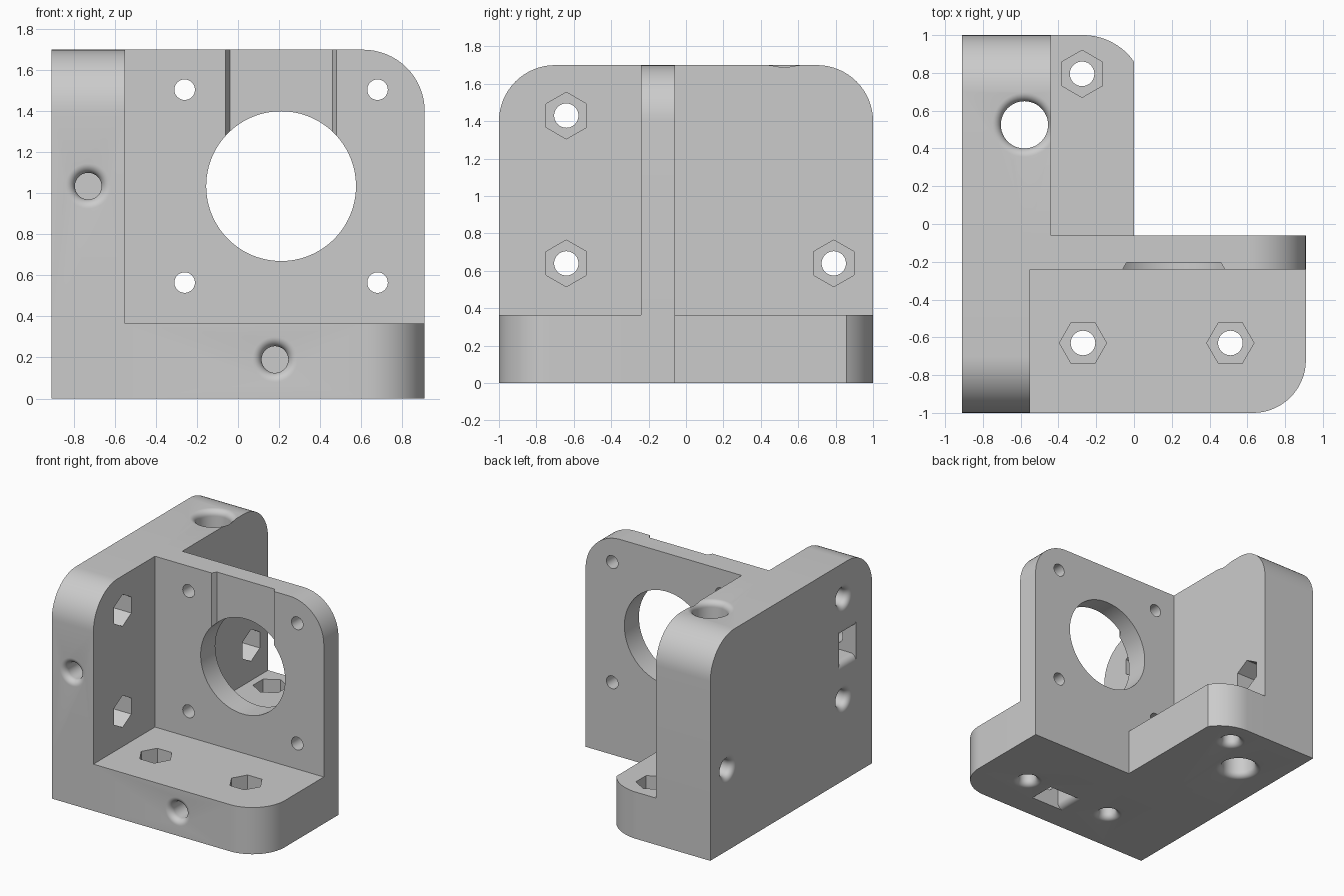
import bpy, bmesh, math
from mathutils import Vector

if "Cube" in bpy.data.objects:
    bpy.data.objects.remove(bpy.data.objects["Cube"], do_unlink=True)

grey = bpy.data.materials.new("light_grey")
grey.use_nodes = True
grey.diffuse_color = (0.6, 0.6, 0.6, 1)
grey.node_tree.nodes["Principled BSDF"].inputs["Base Color"].default_value = (0.6, 0.6, 0.6, 1)


def place(axis, u, v, w):
    """Map profile coordinates (u, v) and depth w along an axis to 3D."""
    return {"x": (w, u, v), "y": (u, w, v), "z": (u, v, w)}[axis]


def loft(name, axis, rings):
    """Solid through rings of (points, depth), capped at both ends."""
    bm = bmesh.new()
    loops = [[bm.verts.new(place(axis, u, v, w)) for u, v in pts] for pts, w in rings]
    n = len(loops[0])
    for lo, hi in zip(loops, loops[1:]):
        for i in range(n):
            j = (i + 1) % n
            bm.faces.new((lo[i], lo[j], hi[j], hi[i]))
    bm.faces.new(loops[0])
    bm.faces.new(loops[-1])
    bmesh.ops.recalc_face_normals(bm, faces=bm.faces)
    mesh = bpy.data.meshes.new(name)
    bm.to_mesh(mesh)
    bm.free()
    mesh.materials.append(grey)
    obj = bpy.data.objects.new(name, mesh)
    bpy.context.collection.objects.link(obj)
    return obj


def prism(name, axis, pts, a, b):
    return loft(name, axis, [(pts, a), (pts, b)])


def arc(cu, cv, r, start, end, steps=16):
    angles = [math.radians(start + (end - start) * i / steps) for i in range(steps + 1)]
    return [(cu + r * math.cos(t), cv + r * math.sin(t)) for t in angles]


def polygon(cu, cv, r, sides, turn=0):
    return arc(cu, cv, r, turn, turn + 360, sides)[:-1]


def flare_profile(f, steps=8):
    """Depth and extra radius of a rounded hole mouth."""
    return [(f - f * math.cos(t), f - f * math.sin(t))
            for t in (math.pi / 2 * i / steps for i in range(steps + 1))]


body = None


def combine(tool, operation):
    mod = body.modifiers.new(operation, "BOOLEAN")
    mod.operation, mod.solver, mod.object = operation, "EXACT", tool
    bpy.context.view_layer.objects.active = body
    bpy.ops.object.modifier_apply(modifier=mod.name)
    bpy.data.objects.remove(tool, do_unlink=True)


def bore(axis, u, v, r, a, b, f=0.0, both=False):
    """Cut a round hole from a to b, with a flared mouth at a (and b)."""
    s = 1 if b > a else -1
    sides = 48

    def ring(extra, w):
        return (polygon(u, v, r + extra, sides), w)
    rings = [ring(f, a - 0.03 * s)]
    if f:
        rings += [ring(e, a + d * s) for d, e in flare_profile(f)]
    if both:
        rings += [ring(e, b - d * s) for d, e in reversed(flare_profile(f))]
        rings.append(ring(f, b + 0.03 * s))
    else:
        rings.append(ring(0, b))
    combine(loft("bore_cutter", axis, rings), "DIFFERENCE")


# Base slab, with a rounded front corner and a back tongue
BASE, TOP, LEFT = 0.365, 1.70, -0.91
base = [(LEFT, -1)] + arc(0.63, -0.72, 0.28, -90, 0) + [(0.91, -0.06), (0, -0.06)]
base += arc(-0.27, 0.67, 0.33, 35, 90) + [(LEFT, 1)]
body = prism("motor_bracket", "z", base, 0, BASE)

# Side wall, thicker behind the mounting plate
front_curve = arc(-0.7, 1.4, 0.3, 180, 90)
back_curve = arc(0.7, 1.4, 0.3, 90, 0)
wall = [(-1, 0)] + front_curve + back_curve + [(1, 0)]
combine(prism("side_wall", "x", wall, LEFT, -0.55), "UNION")
thick = [(-0.15, 0), (-0.15, TOP)] + back_curve + [(1, 0)]
combine(prism("back_wall", "x", thick, LEFT, -0.44), "UNION")

# Upright mounting plate
plate = [(LEFT, 0), (0.91, 0)] + arc(0.61, 1.4, 0.3, 0, 90) + [(LEFT, TOP)]
combine(prism("mounting_plate", "y", plate, -0.24, -0.06), "UNION")

# Large round opening, four bolt holes and the shallow groove above
MX, MZ = 0.21, 1.035
groove = [(MX - 0.275, -0.26), (MX - 0.27, -0.24), (MX - 0.25, -0.205),
          (MX + 0.25, -0.205), (MX + 0.27, -0.24), (MX + 0.275, -0.26)]
combine(prism("groove_cutter", "z", groove, MZ, TOP + 0.05), "DIFFERENCE")
combine(prism("opening_cutter", "y", polygon(MX, MZ, 0.365, 96), -0.3, 0), "DIFFERENCE")
for sx in (-1, 1):
    for sz in (-1, 1):
        bore("y", MX + sx * 0.47, MZ + sz * 0.47, 0.05, -0.27, 0)

# Screw holes with hexagonal nut recesses: through the wall and the base
for y, z in ((-0.64, 1.43), (-0.64, 0.64), (0.79, 0.64)):
    bore("x", y, z, 0.065, LEFT, -0.3, 0.045)
    combine(prism("nut_cutter", "x", polygon(y, z, 0.125, 6, 90), -0.70, -0.3), "DIFFERENCE")
for x, y, turn in ((-0.27, -0.63, 0), (0.51, -0.63, 0), (-0.275, 0.795, 90)):
    bore("z", x, y, 0.065, 0, 0.5, 0.045)
    combine(prism("nut_cutter", "z", polygon(x, y, 0.125, 6, turn), 0.21, 0.5), "DIFFERENCE")


# Nut slots with flared mouths, open to the left side and to the underside
def slot(to_profile, depth):
    half, r, f = 0.108, 0.125, 0.05
    side = [(half + f, -0.03)] + [(half + e, d) for d, e in flare_profile(f)]
    side.append((half, depth + r / 2))
    pts = side + [(0, depth + r)] + [(-h, d) for h, d in reversed(side)]
    combine(prism("slot_cutter", "y", [to_profile(h, d) for h, d in pts], -0.80, -0.59),
            "DIFFERENCE")


slot(lambda h, d: (LEFT + d, MZ + h), 0.18)
slot(lambda h, d: (0.18 + h, d), 0.19)

# Front screw holes leading into the slots, and the vertical rod hole
bore("y", -0.73, MZ, 0.065, -1, -0.45, 0.045)
bore("y", 0.18, 0.19, 0.065, -1, -0.45, 0.045)
bore("z", -0.58, 0.525, 0.125, 0, TOP, 0.045, both=True)

# Smooth curves, keep edges sharp
bpy.ops.object.select_all(action="DESELECT")
body.select_set(True)
bpy.context.view_layer.objects.active = body
bpy.ops.object.shade_smooth_by_angle(angle=math.radians(30))
